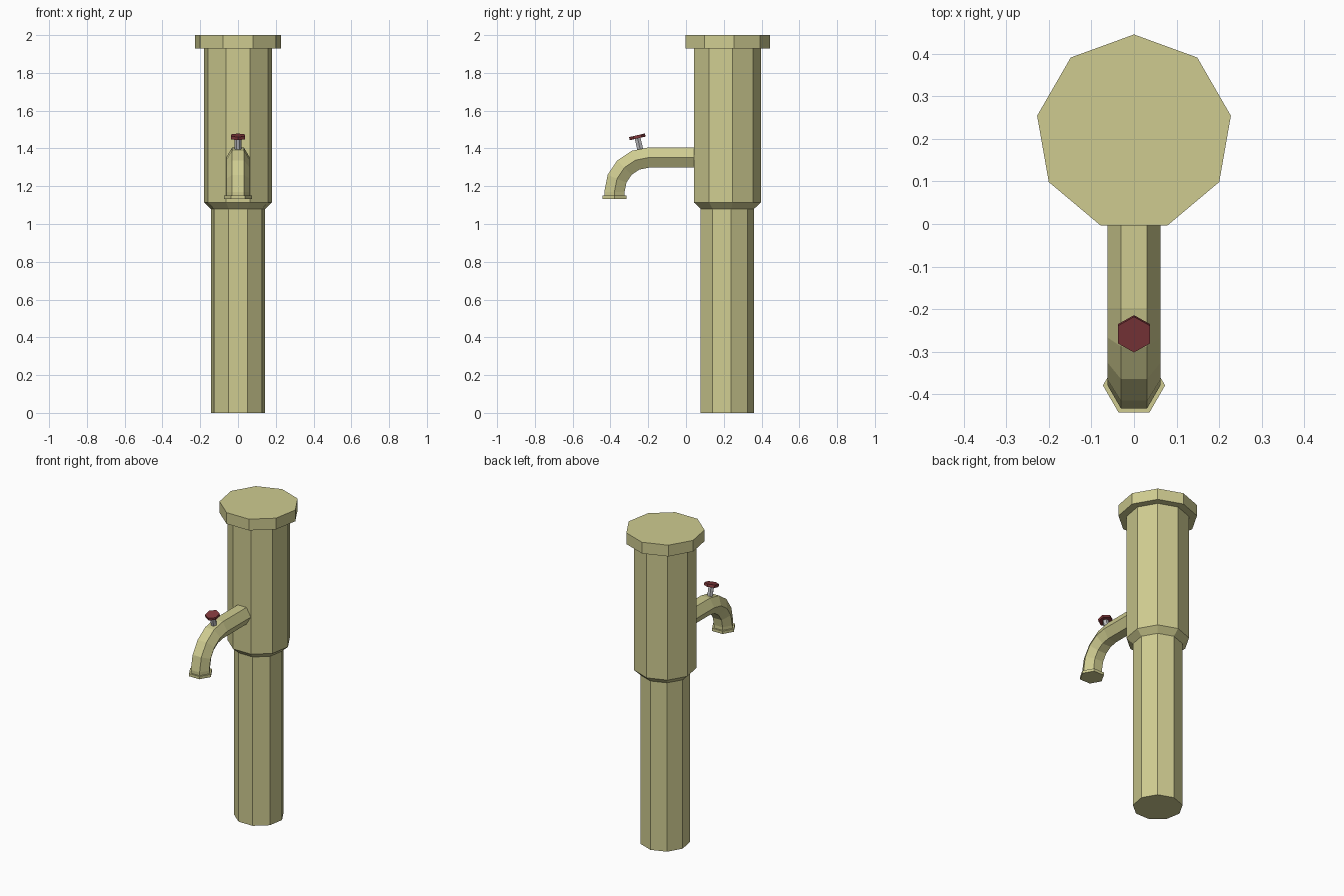
import bpy, bmesh
from math import sin, cos, pi, radians
from mathutils import Vector

if "Cube" in bpy.data.objects:
    bpy.data.objects.remove(bpy.data.objects["Cube"])


def material(name, rgb):
    m = bpy.data.materials.new(name)
    m.diffuse_color = (*rgb, 1)
    m.use_nodes = True
    m.node_tree.nodes["Principled BSDF"].inputs["Base Color"].default_value = m.diffuse_color
    return m


OLIVE = material("olive_paint", (0.62, 0.60, 0.28))
RED = material("red_paint", (0.22, 0.04, 0.045))
STEEL = material("steel", (0.5, 0.5, 0.52))


def sweep(name, stations, sides, start, mat):
    """Skin rings in the y-z plane. Station: (y, z, radius, lean from vertical towards -y)."""
    bm = bmesh.new()
    rings = []
    for y, z, r, lean in stations:
        side = Vector((0, cos(lean), sin(lean)))
        ring = []
        for i in range(sides):
            a = radians(start) + 2 * pi * i / sides
            ring.append(bm.verts.new(Vector((r * cos(a), y, z)) + side * r * sin(a)))
        rings.append(ring)
    for a, b in zip(rings, rings[1:]):
        for i in range(sides):
            j = (i + 1) % sides
            bm.faces.new((a[i], a[j], b[j], b[i]))
    bm.faces.new(rings[0])
    bm.faces.new(rings[-1])
    bmesh.ops.recalc_face_normals(bm, faces=bm.faces)
    mesh = bpy.data.meshes.new(name)
    bm.to_mesh(mesh)
    bm.free()
    mesh.materials.append(mat)
    obj = bpy.data.objects.new(name, mesh)
    bpy.context.collection.objects.link(obj)
    return obj


# Nine-sided column: narrow post, flare, wide body and cap
CY = 0.214
column = [(0.146, 0), (0.146, 1.08), (0.184, 1.115), (0.184, 1.928),
          (0.231, 1.928), (0.231, 2.0)]
sweep("column", [(CY, z, r, 0) for r, z in column], 9, 90, OLIVE)

# Hexagonal spout: straight run, four-step bend, short drop
R, BEND = 0.062, 0.182
path = [(0.06, 1.352, R, pi / 2)]
for k in range(5):
    a = k * pi / 8
    path.append((-0.197 - BEND * sin(a), 1.352 - BEND * (1 - cos(a)), R, pi / 2 + a))
path.append((-0.379, 1.145, R, pi))
sweep("spout", path, 6, 0, OLIVE)

# Lip at the spout mouth
sweep("spout_lip", [(-0.379, 1.132, 0.073, 0), (-0.379, 1.15, 0.073, 0)], 6, 0, OLIVE)

# Tilted valve stem and hand knob
TILT = radians(13)


def on_axis(d, r):
    return (-0.239 - d * sin(TILT), 1.38 + d * cos(TILT), r, TILT)


sweep("valve_stem", [on_axis(0, 0.018), on_axis(0.08, 0.018)], 6, 0, STEEL)
sweep("valve_knob", [on_axis(0.075, 0.043), on_axis(0.092, 0.043)], 6, 90, RED)
